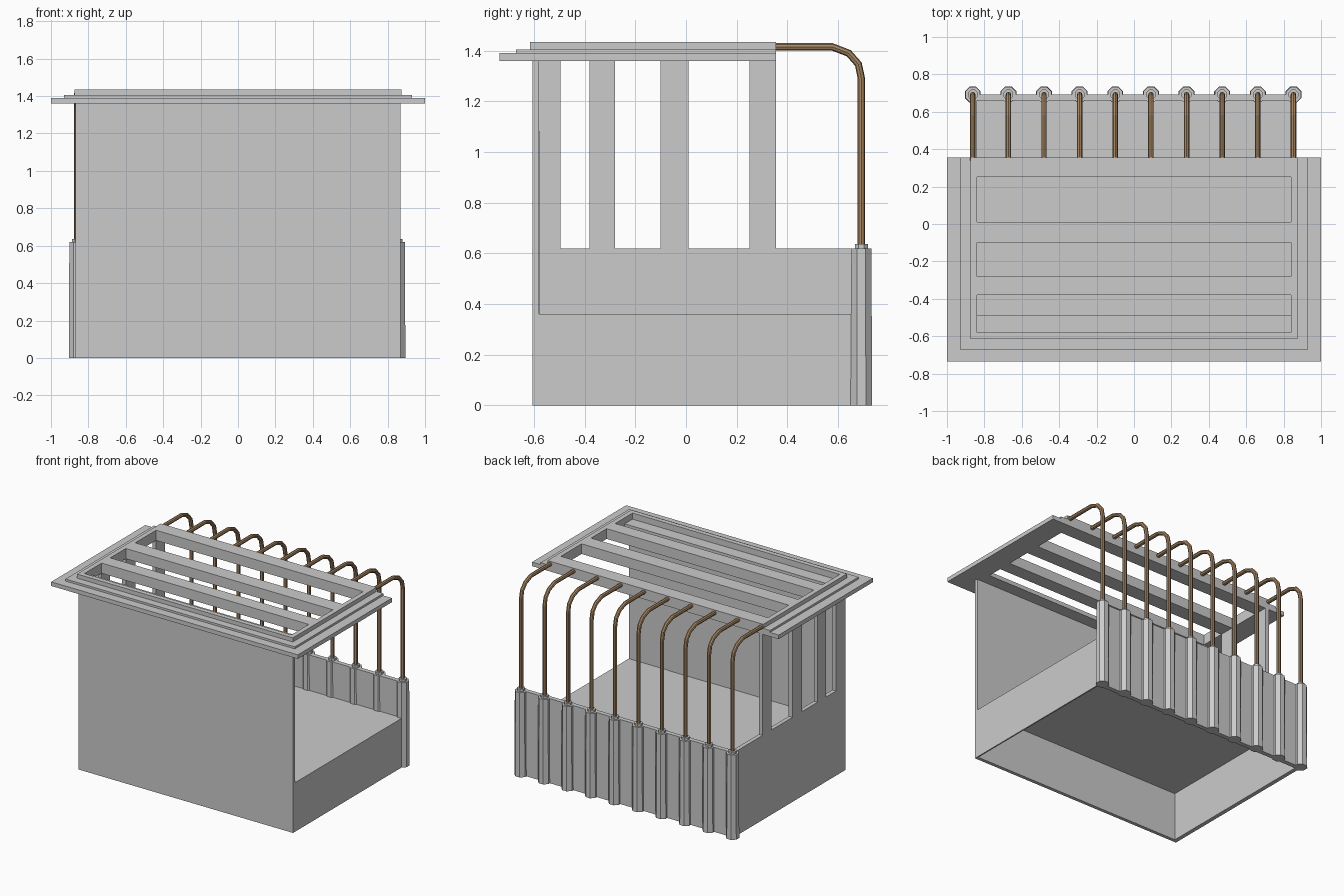
import bpy, bmesh, math
from mathutils import Matrix, Vector

if "Cube" in bpy.data.objects:
    bpy.data.objects.remove(bpy.data.objects["Cube"])


def add_boxes(name, boxes):
    """One mesh object made of boxes given as (x0, x1, y0, y1, z0, z1)."""
    bm = bmesh.new()
    for x0, x1, y0, y1, z0, z1 in boxes:
        m = Matrix.Translation(((x0 + x1) / 2, (y0 + y1) / 2, (z0 + z1) / 2))
        m = m @ Matrix.Diagonal((x1 - x0, y1 - y0, z1 - z0, 1))
        bmesh.ops.create_cube(bm, size=1, matrix=m)
    return finish(name, bm)


def add_prism(name, x, y, z0, z1, r0, r1):
    """Tapered octagonal prism with flats facing the axes."""
    bm = bmesh.new()
    m = Matrix.Translation((x, y, (z0 + z1) / 2)) @ Matrix.Rotation(math.pi / 8, 4, 'Z')
    bmesh.ops.create_cone(bm, cap_ends=True, segments=8, radius1=r0, radius2=r1,
                          depth=z1 - z0, matrix=m)
    return finish(name, bm)


def finish(name, bm):
    me = bpy.data.meshes.new(name)
    bm.to_mesh(me)
    bm.free()
    ob = bpy.data.objects.new(name, me)
    bpy.context.collection.objects.link(ob)
    return ob


W = 0.87          # half width of the walls
IN = 0.84         # half width of the roof openings
BACK = 0.355      # rear edge of the roof
bars = [(-0.38, -0.28), (-0.10, 0.01), (0.25, BACK)]

# Walls: tall front, low right panel, left wall with window posts, low back
add_boxes("front_wall", [(-W, W, -0.605, -0.58, 0, 1.36)])
add_boxes("front_wall_door_panel", [(0.23, 0.54, -0.58, -0.577, 0.36, 1.08)])
add_boxes("right_base_panel", [(W - 0.01, W, -0.58, 0.66, 0, 0.36)])
add_boxes("left_wall", [(-W, -IN, -0.58, 0.66, 0, 0.62)])
add_boxes("left_window_posts",
          [(-W, -IN, a, b, 0.62, 1.36) for a, b in [(-0.58, -0.495)] + bars])
add_boxes("back_wall", [(-W, W, 0.66, 0.693, 0, 0.62)])
add_boxes("floor", [(-W + 0.005, W - 0.005, -0.58, 0.66, 0.352, 0.36)])

# Stepped roof frame, open at the middle
for name, x, y, z0, z1 in [("roof_eave", 1.0, -0.735, 1.36, 1.39),
                           ("roof_step", 0.93, -0.67, 1.39, 1.405),
                           ("roof_top", 0.875, -0.615, 1.405, 1.435)]:
    add_boxes(name, [(-x, x, y, -0.58, z0, z1),
                     (-x, -IN, -0.58, BACK, z0, z1),
                     (IN, x, -0.58, BACK, z0, z1)])

# Roof crossbars, with a lower ledge at the front
add_boxes("roof_bars", [(-IN, IN, a, b, 1.36, 1.435) for a, b in bars])
add_boxes("roof_front_ledge", [(-IN, IN, -0.58, -0.49, 1.36, 1.39)])

# Pillars and the bent pipes rising from them
brown = bpy.data.materials.new("pipe_brown")
brown.diffuse_color = (0.40, 0.25, 0.13, 1)
brown.use_nodes = True
brown.node_tree.nodes["Principled BSDF"].inputs["Base Color"].default_value = brown.diffuse_color
path = [(0.692, 0.6), (0.692, 1.29), (0.68, 1.347), (0.642, 1.39),
        (0.577, 1.415), (0.34, 1.415)]
for i in range(10):
    x = -0.862 + i * 0.1905
    add_prism(f"pillar_{i}", x, 0.692, 0, 0.62, 0.046, 0.043)
    add_prism(f"pillar_collar_{i}", x, 0.692, 0.62, 0.637, 0.028, 0.028)
    cu = bpy.data.curves.new(f"pipe_{i}", 'CURVE')
    cu.dimensions = '3D'
    cu.bevel_depth = 0.0145
    cu.bevel_resolution = 2
    cu.use_fill_caps = True
    sp = cu.splines.new('POLY')
    sp.points.add(len(path) - 1)
    sp.use_smooth = False
    for p, (y, z) in zip(sp.points, path):
        p.co = (x, y, z, 1)
    cu.materials.append(brown)
    ob = bpy.data.objects.new(f"pipe_{i}", cu)
    bpy.context.collection.objects.link(ob)
    bpy.ops.object.select_all(action='DESELECT')
    ob.select_set(True)
    bpy.context.view_layer.objects.active = ob
    bpy.ops.object.convert(target='MESH')
